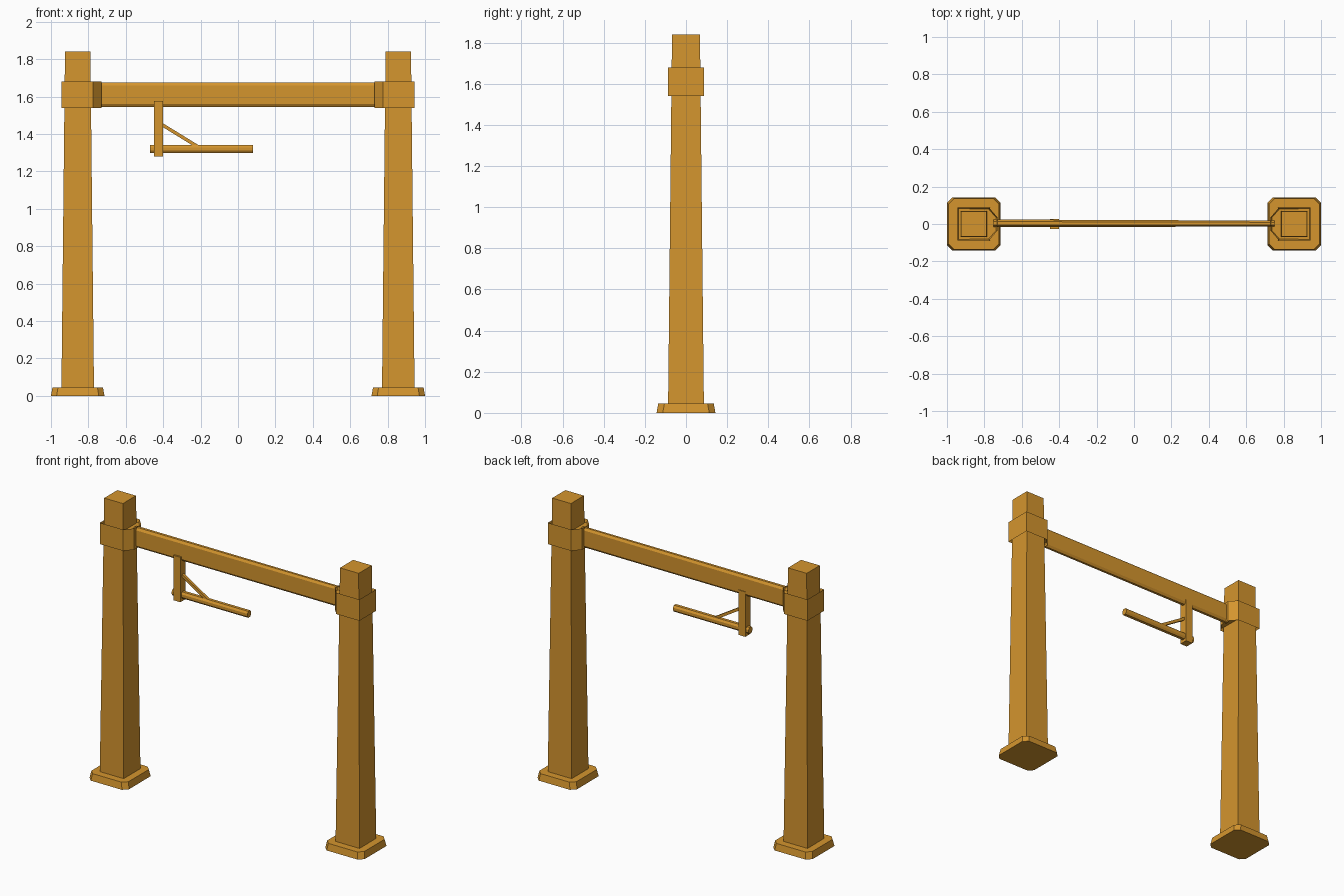
import bpy, bmesh
from mathutils import Vector

cube = bpy.data.objects.get("Cube")
if cube:
    bpy.data.objects.remove(cube, do_unlink=True)

COLOUR = (0.66, 0.30, 0.027, 1.0)
wood = bpy.data.materials.new("golden wood")
wood.use_nodes = True
wood.diffuse_color = COLOUR
wood.node_tree.nodes["Principled BSDF"].inputs["Base Color"].default_value = COLOUR


def chamfered(hu, hv, cu=0.0, cv=None):
    """Rectangle outline with cut corners."""
    cv = cu if cv is None else cv
    if not cu:
        return [(hu, hv), (-hu, hv), (-hu, -hv), (hu, -hv)]
    return [(hu, hv - cv), (hu - cu, hv), (cu - hu, hv), (-hu, hv - cv),
            (-hu, cv - hv), (cu - hu, -hv), (hu - cu, -hv), (hu, cv - hv)]


def loft(name, start, end, rim=0.0):
    """Join two matching outlines; rim sinks both caps inside a thin wall."""
    bm = bmesh.new()
    a, b = [[bm.verts.new(p) for p in ring] for ring in (start, end)]
    caps = [bm.faces.new(a), bm.faces.new(b)]
    for i in range(len(a)):
        j = (i + 1) % len(a)
        bm.faces.new((a[i], a[j], b[j], b[i]))
    bmesh.ops.recalc_face_normals(bm, faces=bm.faces)
    if rim:
        bmesh.ops.inset_individual(bm, faces=caps, thickness=rim, depth=-0.02)
    mesh = bpy.data.meshes.new(name)
    bm.to_mesh(mesh)
    bm.free()
    mesh.materials.append(wood)
    obj = bpy.data.objects.new(name, mesh)
    bpy.context.collection.objects.link(obj)
    return obj


def flat(outline, x, z):
    return [(x + u, v, z) for u, v in outline]


def bar(name, p, q, outline_p, outline_q):
    """Bar between two points in the xz plane; outlines are (depth, height)."""
    p, q = Vector(p), Vector(q)
    up = (q - p).normalized().cross(Vector((0, 1, 0)))
    if up.z < 0:
        up.negate()
    side = Vector((0, 1, 0))
    rings = [[c + side * u + up * v for u, v in o]
             for c, o in ((p, outline_p), (q, outline_q))]
    return loft(name, *rings)


# Two gate posts with footing, tapered shaft and beam collar
POST_X = 0.857
for label, s in (("right", -1), ("left", 1)):
    x = s * POST_X
    loft(label + "_footing", flat(chamfered(0.143, 0.143, 0.03), x, 0),
         flat(chamfered(0.135, 0.135, 0.03), x, 0.045))
    loft(label + "_post", flat(chamfered(0.087, 0.087), x, 0.04),
         flat(chamfered(0.068, 0.068), x, 1.84))
    collar = [(s * u, v) for u, v in
              ((0.943, 0.087), (0.775, 0.087), (0.73, 0.036),
               (0.73, -0.036), (0.775, -0.087), (0.943, -0.087))]
    loft(label + "_collar", flat(collar, 0, 1.54), flat(collar, 0, 1.68), rim=0.007)

# Crossbeam, a little thinner toward one end
bar("crossbeam", (-0.75, 0.004, 1.61), (0.75, 0.002, 1.61),
    chamfered(0.02, 0.065, 0.011, 0.015), chamfered(0.016, 0.065, 0.009, 0.015))

# Hanging sign bracket: hanger, arm and diagonal brace
loft("sign_hanger", flat(chamfered(0.025, 0.027), -0.425, 1.28),
     flat(chamfered(0.025, 0.027), -0.425, 1.575))
arm = chamfered(0.019, 0.021, 0.009, 0.013)
bar("sign_arm", (-0.47, 0.002, 1.32), (0.08, 0.002, 1.32), arm, arm)
brace = chamfered(0.009, 0.009)
bar("sign_brace", (-0.42, 0, 1.458), (-0.205, 0, 1.326), brace, brace)
